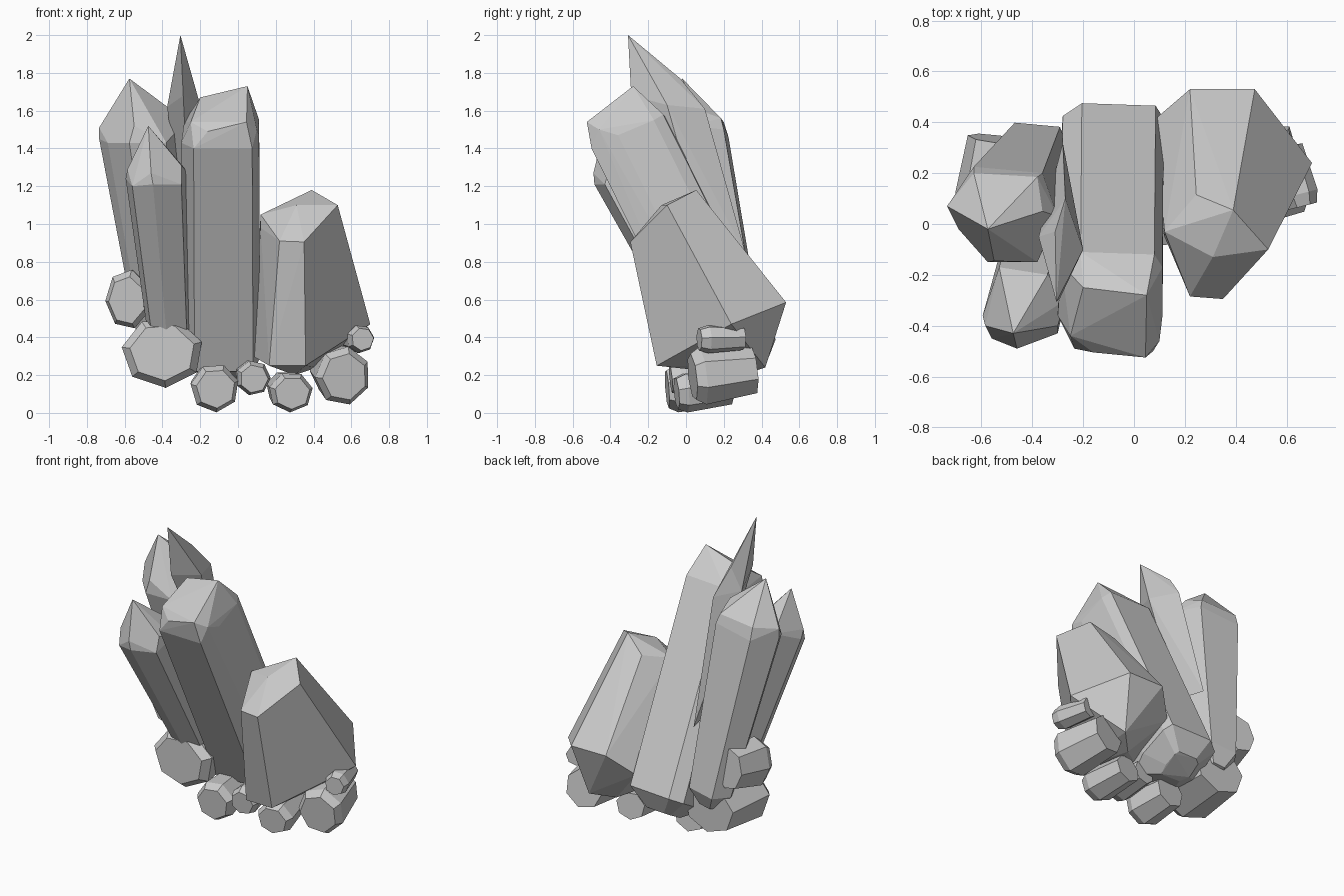
import bpy, bmesh
from math import cos, sin, pi, radians
from mathutils import Vector


def hull_object(name, points):
    """Flat-faced solid around a set of points, with coplanar faces merged."""
    me = bpy.data.meshes.new(name)
    bm = bmesh.new()
    for p in points:
        bm.verts.new(p)
    res = bmesh.ops.convex_hull(bm, input=bm.verts)
    junk = [g for g in res["geom_interior"] if isinstance(g, bmesh.types.BMVert)]
    bmesh.ops.delete(bm, geom=junk, context='VERTS')
    bmesh.ops.dissolve_limit(bm, angle_limit=radians(3), verts=bm.verts, edges=bm.edges)
    bmesh.ops.recalc_face_normals(bm, faces=bm.faces)
    bm.to_mesh(me)
    bm.free()
    ob = bpy.data.objects.new(name, me)
    bpy.context.collection.objects.link(ob)
    return ob


def crystal(name, ring, crown, slide, scale, foot=0.1):
    """Shoulder ring swept along its axis, with a crown on top and a blunt foot."""
    ring = [Vector(p) for p in ring]
    c = sum(ring, Vector()) / len(ring)
    s = Vector(slide)
    base = [c + s + (p - c) * scale for p in ring]
    end = c + s + s.normalized() * foot
    tail = [end + (p - c) * scale * 0.45 for p in ring]
    return hull_object(name, ring + [Vector(p) for p in crown] + base + tail)


def stub(name, x, z, r, y, length, turn=0.0, rise=0.12, lean=0.0, stretch=1.0, sides=7):
    """Short tapered prism with a chamfered rim; (x, y, z) is the middle of its front face."""
    axis = Vector((lean, 1, rise)).normalized()
    side = axis.cross(Vector((0, 0, 1))).normalized()
    up = side.cross(axis)
    pts = []
    for d, k in ((0, 0.8), (0.05, 1.0), (length, 0.82)):
        for i in range(sides):
            a = turn + 2 * pi * i / sides
            pts.append(Vector((x, y, z)) + axis * d
                       + side * cos(a) * r * k * stretch + up * sin(a) * r * k)
    return hull_object(name, pts)


# tall central column with a ridged top
crystal("central_crystal",
        [(-0.235, -0.49, 1.40), (0.075, -0.50, 1.40), (0.112, -0.36, 1.47),
         (0.112, -0.17, 1.55), (0.08, -0.12, 1.58), (-0.21, -0.11, 1.57),
         (-0.285, -0.16, 1.54), (-0.30, -0.36, 1.43)],
        [(-0.20, -0.25, 1.67), (0.05, -0.28, 1.73), (-0.25, -0.44, 1.54),
         (-0.16, -0.505, 1.49), (0.045, -0.525, 1.54), (0.10, -0.46, 1.50)],
        (0.005, 0.585, -1.18), 1.0, 0.1)

# rear left crystal, leaning outwards
crystal("rear_left_crystal",
        [(-0.735, 0.07, 1.45), (-0.69, -0.02, 1.43), (-0.575, -0.15, 1.43),
         (-0.38, -0.15, 1.43), (-0.30, 0.03, 1.52), (-0.36, 0.20, 1.50),
         (-0.63, 0.225, 1.46)],
        [(-0.575, -0.02, 1.77), (-0.36, 0.05, 1.61), (-0.735, 0.07, 1.51),
         (-0.55, -0.145, 1.52), (-0.38, 0.185, 1.56), (-0.63, 0.20, 1.54)],
        (0.125, 0.24, -1.03), 0.66)

# front left crystal
crystal("front_left_crystal",
        [(-0.595, -0.36, 1.24), (-0.56, -0.45, 1.20), (-0.45, -0.485, 1.21),
         (-0.30, -0.43, 1.21), (-0.27, -0.30, 1.28), (-0.34, -0.20, 1.33),
         (-0.53, -0.17, 1.33)],
        [(-0.475, -0.43, 1.52), (-0.585, -0.40, 1.29), (-0.30, -0.40, 1.31),
         (-0.46, -0.49, 1.27)],
        (0.08, 0.48, -0.95), 0.66)

# thin pointed blade between the columns
hull_object("blade_crystal",
            [(-0.305, -0.307, 2.0), (-0.20, -0.10, 1.63), (-0.375, -0.05, 1.62),
             (-0.31, -0.03, 1.77), (-0.27, 0.10, 1.61), (-0.29, -0.29, 1.68),
             (-0.28, 0.32, 0.83), (-0.25, 0.12, 0.85)])

# wide tapered crystal on the right
hull_object("right_crystal",
            [(0.39, 0.055, 1.18), (0.528, -0.10, 1.10), (0.31, -0.13, 1.10),
             (0.245, 0.115, 1.09), (0.12, -0.03, 1.05), (0.12, -0.05, 0.98),
             (0.22, -0.285, 0.91), (0.35, -0.295, 0.905),
             (0.358, -0.155, 0.25), (0.165, -0.15, 0.25), (0.70, 0.24, 0.47),
             (0.475, 0.53, 0.585), (0.22, 0.53, 0.585), (0.08, 0.41, 0.45),
             (0.08, 0.10, 0.30), (0.42, 0.42, 0.24), (0.30, 0.30, 0.20)])

# ring of short stubs around the foot
stub("stub_upper_left", -0.588, 0.595, 0.16, 0.06, 0.28, 0.5, 0.12, 0.12, 0.76)
stub("stub_large_left", -0.40, 0.32, 0.188, -0.05, 0.38, 0.3, 0.0, 0.0, 1.16)
stub("stub_centre_left", -0.118, 0.128, 0.13, -0.10, 0.27, 0.3, 0.08, -0.1)
stub("stub_centre", 0.085, 0.18, 0.094, -0.08, 0.25, 0.0, 0.1, -0.1)
stub("stub_centre_right", 0.287, 0.105, 0.108, -0.05, 0.29, 0.2, 0.1, -0.15, 1.1)
stub("stub_right", 0.565, 0.19, 0.158, 0.035, 0.33, 0.5, 0.12, -0.2, 0.95)
stub("stub_upper_right", 0.66, 0.39, 0.076, 0.07, 0.24, 0.1, 0.02, -0.25)
